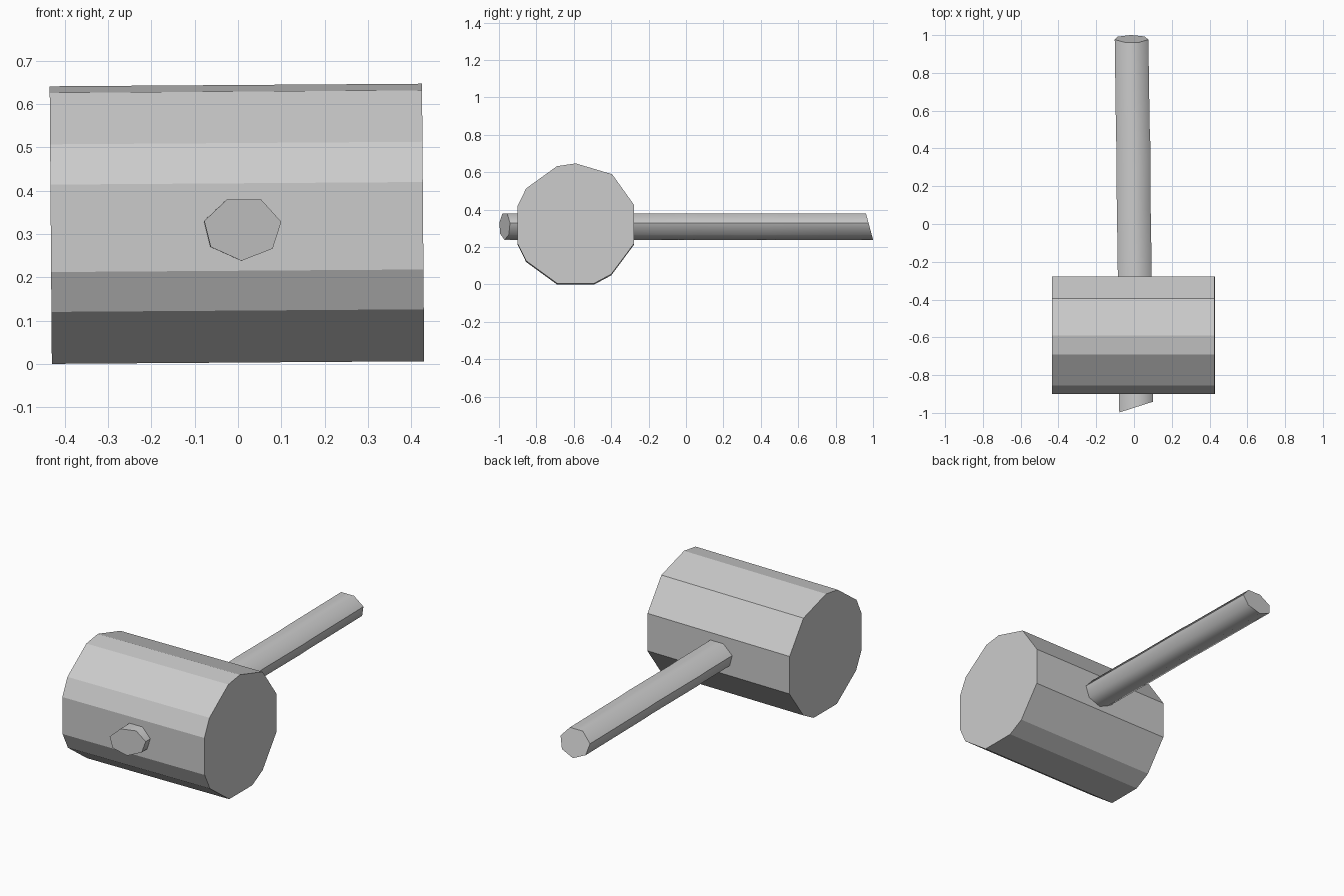
import bpy
import bmesh
import math

cube = bpy.data.objects.get("Cube")
if cube:
    bpy.data.objects.remove(cube, do_unlink=True)

grey = bpy.data.materials.new("light_grey")
grey.use_nodes = True
colour = (0.6, 0.6, 0.6, 1)
grey.diffuse_color = colour
grey.node_tree.nodes["Principled BSDF"].inputs["Base Color"].default_value = colour


def loft(name, rings):
    """Bridge matching rings of points and cap both ends."""
    bm = bmesh.new()
    loops = [[bm.verts.new(p) for p in ring] for ring in rings]
    for a, b in zip(loops, loops[1:]):
        for i in range(len(a)):
            j = (i + 1) % len(a)
            bm.faces.new((a[i], a[j], b[j], b[i]))
    bm.faces.new(loops[0])
    bm.faces.new(loops[-1])
    bmesh.ops.recalc_face_normals(bm, faces=bm.faces)
    mesh = bpy.data.meshes.new(name)
    bm.to_mesh(mesh)
    bm.free()
    mesh.materials.append(grey)
    obj = bpy.data.objects.new(name, mesh)
    bpy.context.collection.objects.link(obj)
    return obj


# Mallet head: hand-cut twelve-sided block, tilted very slightly
head_profile = [(-0.69, 0), (-0.49, 0), (-0.4, 0.048), (-0.277, 0.213),
                (-0.277, 0.418), (-0.395, 0.583), (-0.59, 0.641), (-0.69, 0.626),
                (-0.855, 0.507), (-0.9, 0.414), (-0.9, 0.212), (-0.855, 0.12)]
loft("mallet_head", [
    [(-0.43 - 0.005 * (z / 0.64), y, z) for y, z in head_profile],
    [(0.43 - 0.005 * (z / 0.64), y, z + 0.006) for y, z in head_profile]])

# Handle: seven-sided shaft with obliquely sawn ends and slight bends
handle_profile = [(-0.025, 0.38), (0.053, 0.38), (0.1, 0.328), (0.08, 0.266),
                  (0.008, 0.238), (-0.063, 0.27), (-0.078, 0.33)]
# each station: y, x shift, slant along x, slant along z
stations = [(-0.973, 0, 0.32, 0), (-0.02, -0.01, 0.5, 0), (0.04, -0.013, 0.5, 0),
            (0.42, -0.014, 0.3, 0), (0.48, -0.017, 0.3, 0), (0.981, -0.024, 0, -0.27)]
handle = loft("handle", [
    [(x + dx, y + sx * x + sz * (z - 0.31), z) for x, z in handle_profile]
    for y, dx, sx, sz in stations])

bpy.ops.object.select_all(action="DESELECT")
handle.select_set(True)
bpy.context.view_layer.objects.active = handle
bpy.ops.object.shade_smooth_by_angle(angle=math.radians(60))
